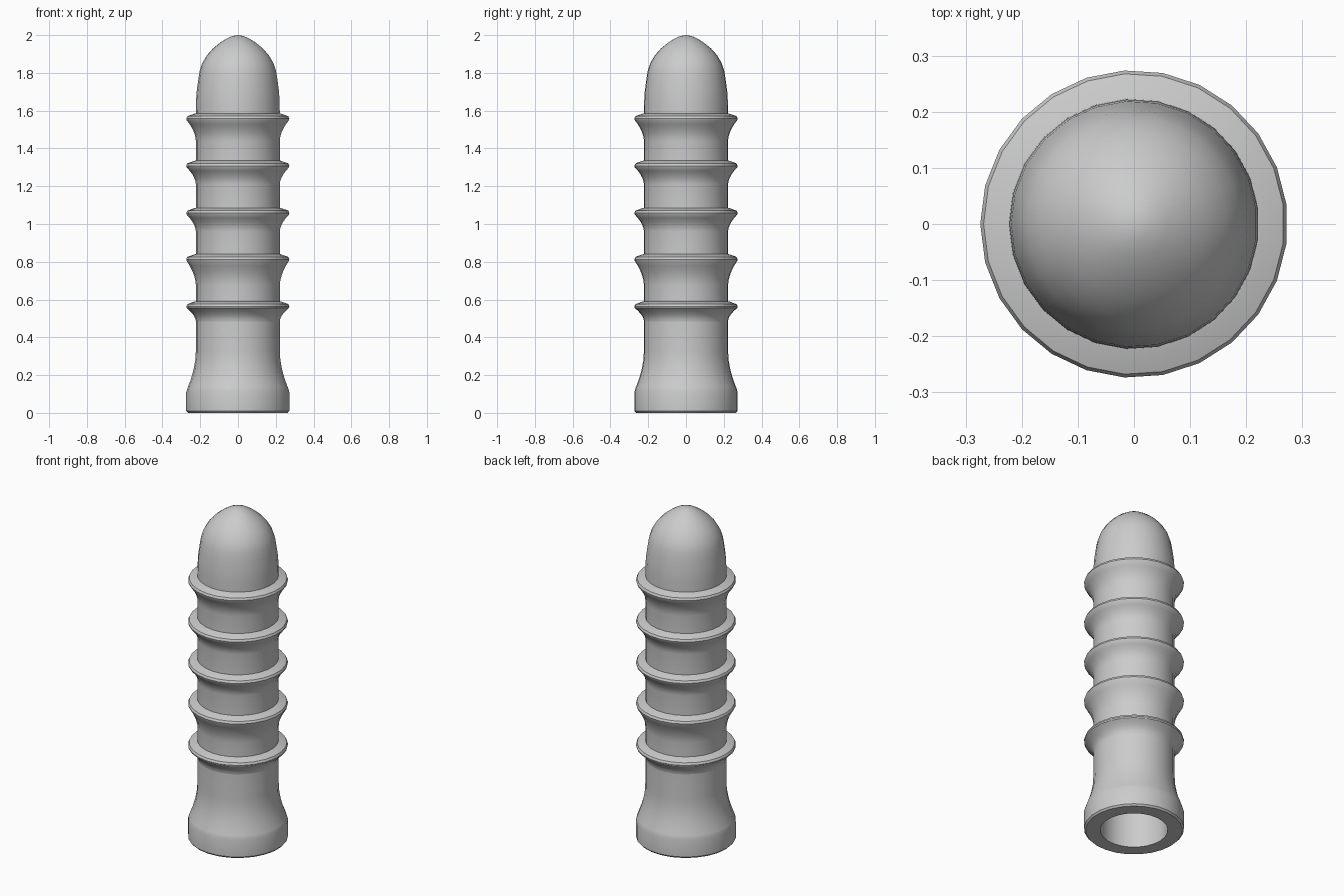
import bpy, bmesh, math

if "Cube" in bpy.data.objects:
    bpy.data.objects.remove(bpy.data.objects["Cube"], do_unlink=True)

SIDES = 25
BODY, RIM, BORE = 0.223, 0.274, 0.185

grey = bpy.data.materials.new("plain grey")
grey.use_nodes = True
colour = (0.6, 0.6, 0.6, 1)
grey.diffuse_color = colour
grey.node_tree.nodes["Principled BSDF"].inputs["Base Color"].default_value = colour


def lathe(name, profile):
    """Revolve (radius, height) points; an upward profile faces outward."""
    bm = bmesh.new()
    rings = []
    for r, z in profile:
        ring = []
        for i in range(SIDES):
            a = math.pi + math.tau * i / SIDES
            ring.append(bm.verts.new((r * math.cos(a), r * math.sin(a), z)))
        rings.append(ring)
    for low, high in zip(rings, rings[1:]):
        for i in range(SIDES):
            j = (i + 1) % SIDES
            bm.faces.new((low[i], low[j], high[j], high[i]))
    bmesh.ops.remove_doubles(bm, verts=bm.verts, dist=0.0001)
    mesh = bpy.data.meshes.new(name)
    bm.to_mesh(mesh)
    bm.free()
    mesh.materials.append(grey)
    obj = bpy.data.objects.new(name, mesh)
    bpy.context.collection.objects.link(obj)
    bpy.ops.object.select_all(action="DESELECT")
    obj.select_set(True)
    bpy.context.view_layer.objects.active = obj
    bpy.ops.object.shade_smooth_by_angle(angle=math.radians(35))
    return obj


# Hollow bore, closed by a rounded end and facing inward
bore = [(BORE * math.sin(t * math.pi / 12), 1.58 + 0.25 * math.cos(t * math.pi / 12))
        for t in range(7)]
lathe("bore", bore + [(BORE, 0)])

# Base sleeve with a flat underside and softened edges
lathe("base_sleeve", [(BORE, 0), (0.265, 0), (RIM, 0.01), (RIM, 0.11), (0.268, 0.13)])

# Skirt curving in from the sleeve to the tube
lathe("lower_skirt", [(0.268, 0.13), (0.249, 0.18), (0.235, 0.23), (0.226, 0.28),
                      (BODY, 0.33), (BODY, 0.5)])

# Stacked tube sections, each flaring out to a rim: (rim top, flare length)
sections = [(0.58, 0.07), (0.83, 0.13), (1.075, 0.09), (1.325, 0.09), (1.575, 0.11)]
start = 0.5
for n, (top, flare) in enumerate(sections, 1):
    edge = top - 0.025
    profile = [(BODY, start)]
    for k in range(6):
        t = k / 5
        profile.append((BODY + (RIM - 0.002 - BODY) * t ** 1.8, edge - flare * (1 - t)))
    profile += [(RIM, edge + 0.008), (0.268, top - 0.004), (0.228, top + 0.01),
                (BODY, top + 0.011)]
    lathe(f"tube_section_{n}", profile)
    start = top + 0.011

# Rounded nose with a softly pointed tip
lathe("nose", [(BODY, start), (0.222, 1.65), (0.219, 1.7), (0.211, 1.76), (0.203, 1.81),
               (0.190, 1.85), (0.165, 1.893), (0.132, 1.93), (0.095, 1.96),
               (0.06, 1.982), (0.03, 1.995), (0, 2.0)])
